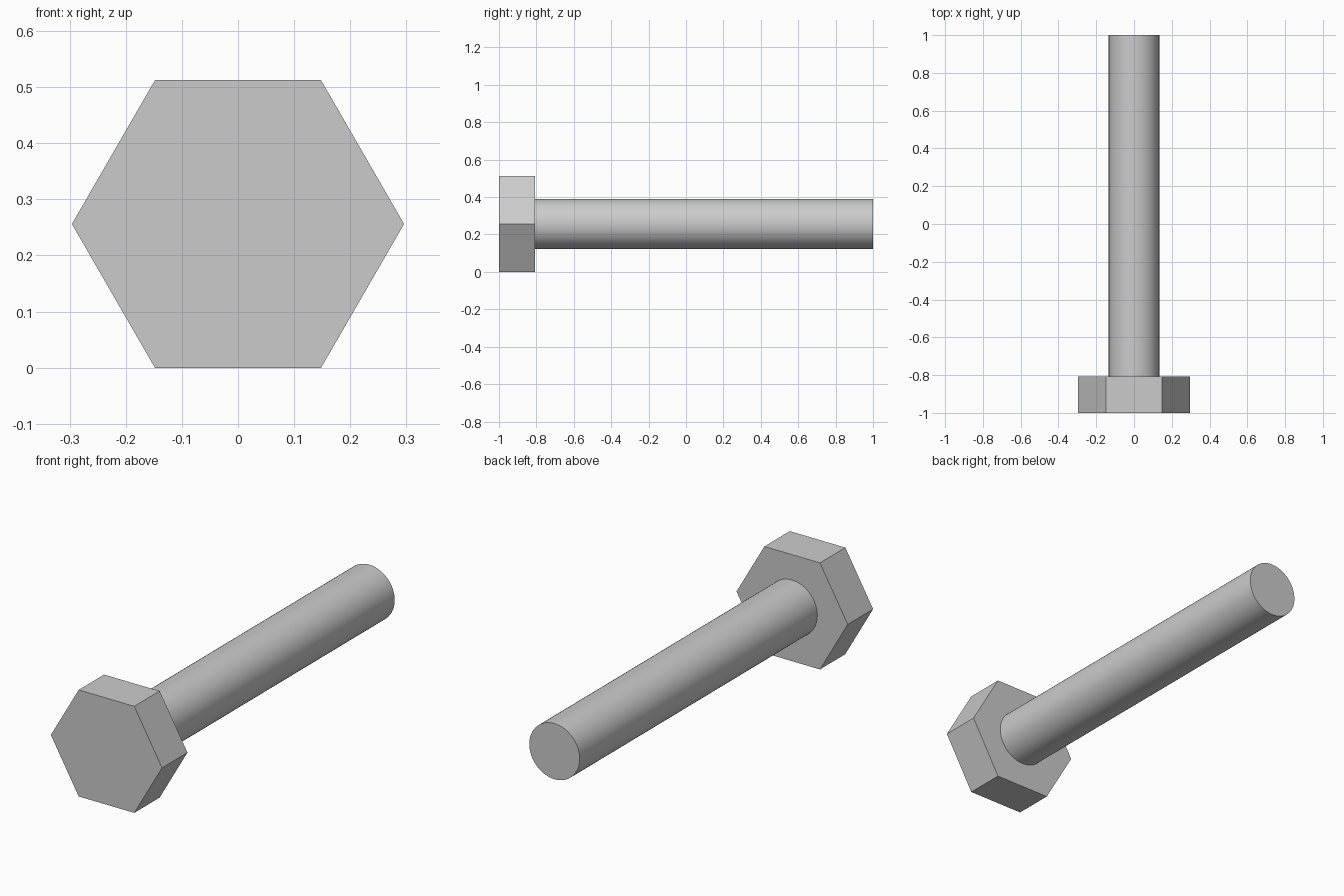
import bpy
import math

if "Cube" in bpy.data.objects:
    bpy.data.objects.remove(bpy.data.objects["Cube"])

AXIS_Z = 0.256       # height of the bolt's axis
HEAD_RADIUS = 0.296
SHAFT_RADIUS = 0.134
HEAD_BACK = -0.807   # plane where head meets shaft

steel = bpy.data.materials.new("grey steel")
steel.diffuse_color = (0.6, 0.6, 0.6, 1.0)
steel.use_nodes = True
steel.node_tree.nodes["Principled BSDF"].inputs["Base Color"].default_value = steel.diffuse_color


def rod(name, sides, radius, y0, y1, roll=0.0):
    """Prism lying along the y axis."""
    bpy.ops.mesh.primitive_cylinder_add(
        vertices=sides, radius=radius, depth=y1 - y0,
        location=(0, (y0 + y1) / 2, AXIS_Z),
        rotation=(math.radians(90), roll, 0))
    obj = bpy.context.object
    obj.name = name
    obj.data.materials.append(steel)
    return obj


# Hexagonal head, corners pointing sideways
rod("hex_head", 6, HEAD_RADIUS, -1.0, HEAD_BACK, math.radians(30))

# Smooth round shaft
rod("shaft", 64, SHAFT_RADIUS, HEAD_BACK, 1.0)
bpy.ops.object.shade_smooth_by_angle(angle=math.radians(30))
